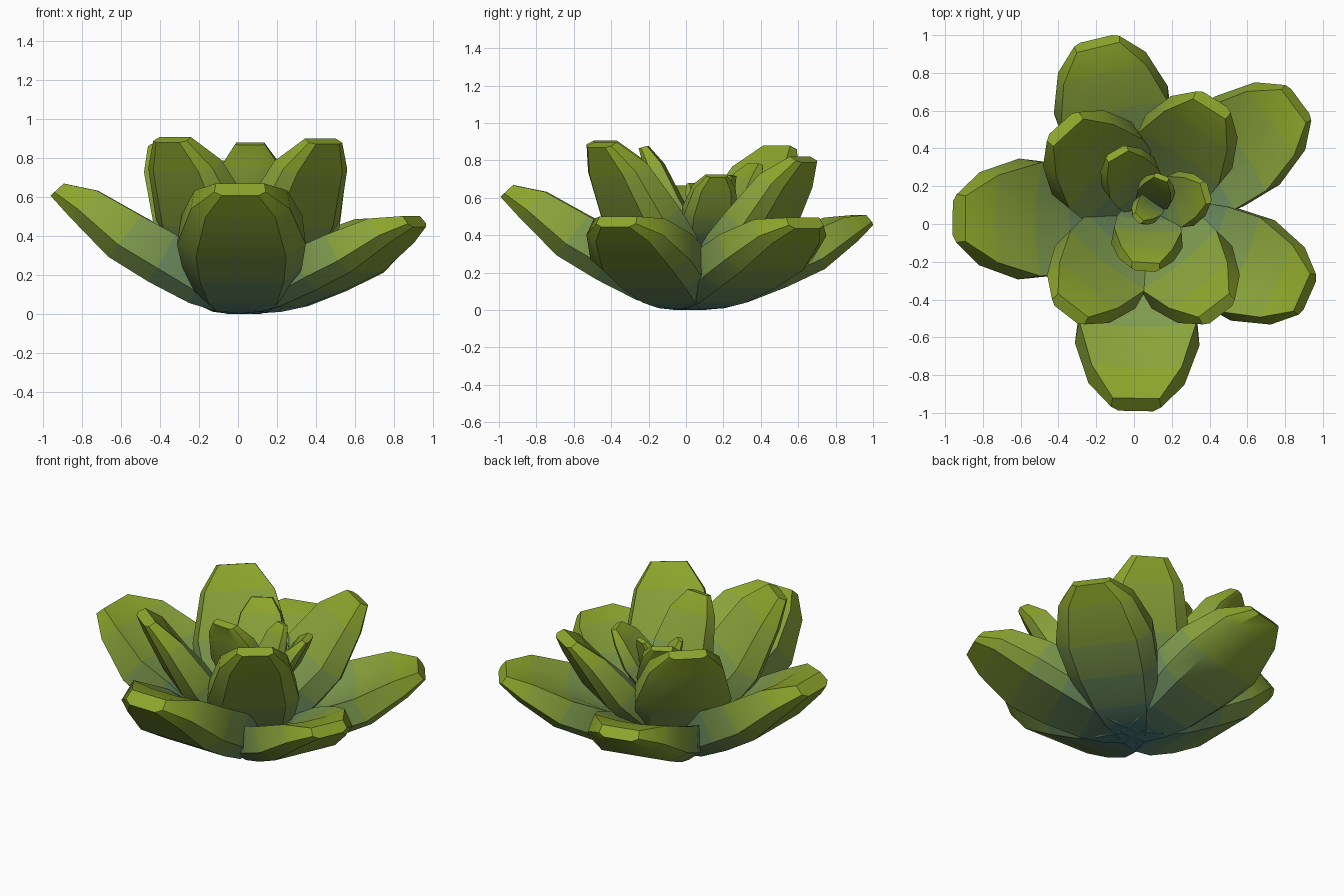
import bpy, math
from mathutils import Vector

if "Cube" in bpy.data.objects:
    bpy.data.objects.remove(bpy.data.objects["Cube"])

# teal base to green tip, one material per band
def mat(name, c):
    m = bpy.data.materials.new(name)
    m.diffuse_color = (*c, 1)
    m.use_nodes = True
    m.node_tree.nodes["Principled BSDF"].inputs["Base Color"].default_value = m.diffuse_color
    return m

TEAL, GREEN = Vector((0.07, 0.20, 0.20)), Vector((0.27, 0.38, 0.025))
MATS = [mat(f"leaf_band_{i}", TEAL.lerp(GREEN, k)) for i, k in enumerate((0, 0.2, 0.45, 0.7, 0.9, 1, 1))]

# along the leaf: radial fraction, height fraction, half-width fraction, thickness fraction
STATIONS = [(0.0, 0.0, 0.38, 0.45), (0.14, 0.02, 0.60, 0.65), (0.28, 0.08, 0.76, 0.85),
            (0.49, 0.24, 0.93, 1.0), (0.70, 0.43, 1.0, 1.0),
            (0.90, 0.73, 0.77, 0.78), (1.0, 0.89, 0.40, 0.4)]
# cross-section: lateral fraction, thickness fraction, cup lift fraction
SECTION = [(-0.7, 0, 0), (0.7, 0, 0), (1, 0.3, 0.3), (0.94, 1, 1),
           (0.35, 1, 0), (-0.35, 1, 0), (-0.94, 1, 1), (-1, 0.3, 0.3)]


def leaf(name, base, tip, height, width, thick, cup):
    """Thick cupped leaf curving from base (x, y, z) up to tip (x, y)."""
    b = Vector(base)
    out = Vector((tip[0] - b.x, tip[1] - b.y, 0))
    reach = out.length
    out.normalize()
    side = Vector((-out.y, out.x, 0))
    up = Vector((0, 0, 1))
    rise = height - b.z
    verts, faces, bands = [], [], []
    mids = [b + out * s * reach + up * h * rise for s, h, _, _ in STATIONS]
    last = len(STATIONS) - 1
    for i, (s, h, w, t) in enumerate(STATIONS):
        tangent = (mids[min(i + 1, last)] - mids[max(i - 1, 0)]).normalized()
        normal = side.cross(tangent) * -1
        if normal.z < 0:
            normal = -normal
        lift = cup * math.sin(math.pi * s)
        for lat, th, c in SECTION:
            p = mids[i] + side * lat * w * width / 2 + normal * (th * t * thick + c * lift)
            p.z = max(p.z, 0)
            verts.append(p)
    n = len(SECTION)
    for i in range(last):
        for j in range(n):
            k = (j + 1) % n
            faces.append((i * n + j, i * n + k, (i + 1) * n + k, (i + 1) * n + j))
            bands.append(i)
    faces.append(tuple(range(n))[::-1])
    faces.append(tuple(last * n + j for j in range(n)))
    bands += [0, last]
    me = bpy.data.meshes.new(name)
    me.from_pydata([tuple(v) for v in verts], [], faces)
    for m in MATS:
        me.materials.append(m)
    for p, k in zip(me.polygons, bands):
        p.material_index = k
    ob = bpy.data.objects.new(name, me)
    bpy.context.collection.objects.link(ob)
    bpy.context.view_layer.objects.active = ob
    ob.select_set(True)
    bpy.ops.object.mode_set(mode='EDIT')
    bpy.ops.mesh.select_all(action='SELECT')
    bpy.ops.mesh.normals_make_consistent(inside=False)
    bpy.ops.object.mode_set(mode='OBJECT')
    bpy.ops.object.shade_smooth_by_angle(angle=math.radians(35))
    ob.select_set(False)


# outer ring: wide, low leaves
for n, tip, h, w, t in (("front", (0.01, -0.99), 0.68, 0.66, 0.23), ("left", (-0.96, 0.03), 0.68, 0.64, 0.23),
                        ("back_left", (-0.20, 0.98), 0.51, 0.62, 0.18),
                        ("back_right", (0.88, 0.65), 0.49, 0.58, 0.18),
                        ("right", (0.93, -0.38), 0.50, 0.58, 0.18)):
    leaf("outer_leaf_" + n, (0.03, 0.02, 0), tip, h, w, t, 0.05)

# middle ring: steeper leaves
for n, tip, h, w in (("front_left", (-0.36, -0.48), 0.98, 0.54), ("front_right", (0.46, -0.48), 0.97, 0.54),
                     ("back_left", (-0.39, 0.53), 0.95, 0.57), ("back_right", (0.43, 0.66), 0.88, 0.54)):
    leaf("middle_leaf_" + n, (0.05, 0.05, 0.05), tip, h, w, 0.17, 0.03)

# inner ring and heart
for n, tip, z, h, w, t in (("front", (0.06, -0.25), 0.25, 0.94, 0.38, 0.12),
                           ("back", (-0.10, 0.39), 0.28, 0.83, 0.32, 0.10),
                           ("right", (0.40, 0.17), 0.3, 0.76, 0.30, 0.10)):
    leaf("inner_leaf_" + n, (0.08, 0.08, z), tip, h, w, t, 0.015)
leaf("heart_leaf_back", (0.09, 0.10, 0.35), (0.15, 0.26), 0.76, 0.20, 0.07, 0.01)
leaf("heart_leaf_front", (0.10, 0.11, 0.38), (0.01, 0.02), 0.71, 0.16, 0.07, 0.01)
